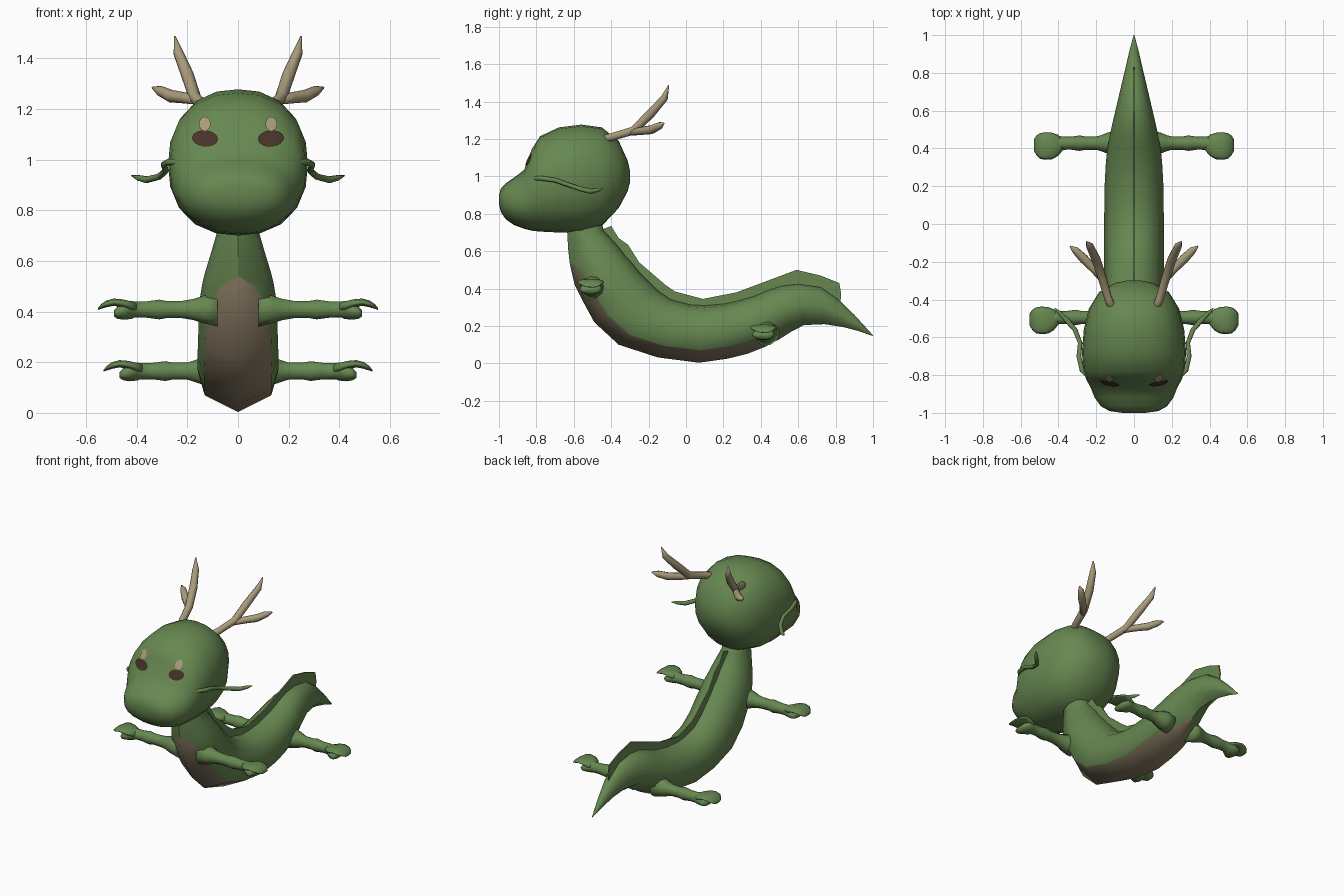
import bpy, bmesh, math
from mathutils import Vector
from mathutils.bvhtree import BVHTree


def material(name, rgb):
    m = bpy.data.materials.new(name)
    m.diffuse_color = (*rgb, 1)
    return m


GREEN = material("scale green", (0.135, 0.245, 0.082))
BELLY = material("belly tan", (0.26, 0.205, 0.13))
HORN = material("horn tan", (0.40, 0.33, 0.20))
BROWN = material("eye brown", (0.065, 0.035, 0.024))


def finish(name, bm, mats, smooth=True, mirror=False):
    bmesh.ops.recalc_face_normals(bm, faces=bm.faces)
    for f in bm.faces:
        f.smooth = smooth
    me = bpy.data.meshes.new(name)
    bm.to_mesh(me)
    bm.free()
    for m in mats:
        me.materials.append(m)
    ob = bpy.data.objects.new(name, me)
    bpy.context.collection.objects.link(ob)
    if mirror:
        ob.modifiers.new("mirror", 'MIRROR').use_mirror_merge = False
    return ob


def loft(rings):
    """Skin equal-length closed rings and cap both ends; faces carry (i, j) order."""
    bm = bmesh.new()
    vs = [[bm.verts.new(p) for p in r] for r in rings]
    n = len(rings[0])
    for a, b in zip(vs, vs[1:]):
        for j in range(n):
            bm.faces.new((a[j], a[(j + 1) % n], b[(j + 1) % n], b[j]))
    bm.faces.new(vs[0])
    bm.faces.new(vs[-1][::-1])
    return bm


def tube(name, path, mat, sides=8):
    """Mirrored round tube; path rows are x, y, z, radius."""
    pts = [Vector(p[:3]) for p in path]
    rings = []
    for i, p in enumerate(pts):
        d = (pts[min(i + 1, len(pts) - 1)] - pts[max(i - 1, 0)]).normalized()
        a = d.cross(Vector((0.3, -0.5, 0.8))).normalized()
        b = d.cross(a)
        rings.append([p + path[i][3] * (a * math.cos(t) + b * math.sin(t))
                      for t in (2 * math.pi * k / sides for k in range(sides))])
    return finish(name, loft(rings), [mat], mirror=True)


def x_loft(name, y0, z0, stations, sides=10):
    """Mirrored limb along x; rows are x, dy, dz, half depth, half height."""
    rings = [[(x, y0 + dy + ry * math.cos(t), z0 + dz + rz * math.sin(t))
              for t in (2 * math.pi * k / sides for k in range(sides))]
             for x, dy, dz, ry, rz in stations]
    return finish(name, loft(rings), [GREEN], mirror=True)


# Body: bottom y,z / top y,z / half width / belly patch width
body = [(-.62, .80, -.46, .80, .08, .02), (-.635, .70, -.44, .71, .085, .02),
        (-.63, .61, -.365, .63, .11, .02), (-.622, .54, -.32, .57, .13, .02),
        (-.612, .49, -.29, .54, .14, .6), (-.595, .42, -.25, .49, .15, .85),
        (-.55, .33, -.21, .45, .155, .97), (-.49, .22, -.15, .39, .157, 1),
        (-.36, .10, -.08, .342, .16, 1), (-.15, .032, .02, .315, .16, 1),
        (.07, .004, .10, .31, .157, 1), (.22, .025, .21, .32, .155, 1),
        (.33, .052, .29, .338, .15, .9), (.42, .088, .37, .362, .142, .7),
        (.50, .13, .44, .392, .128, .35), (.56, .168, .51, .415, .114, .02),
        (.63, .205, .60, .425, .095, .02), (.74, .21, .72, .408, .068, .02),
        (.84, .195, .815, .342, .045, .02), (.92, .174, .90, .26, .026, .02),
        (1.0, .146, .995, .156, .003, .02)]
rings = []
for by, bz, ty, tz, hw, w in body:
    B, T = Vector((0, by, bz)), Vector((0, ty, tz))
    half = [(0, -1), (.82 * w, -1 + .42 * w), (.84, -.56), (1, 0), (.78, .64), (.4, .92), (0, 1)]
    half += [(-x, v) for x, v in half[-2:0:-1]]
    rings.append([(B + T) / 2 + (T - B) / 2 * v + Vector((x * hw, 0, 0)) for x, v in half])
bm = loft(rings)
n = len(rings[0])
for i, f in enumerate(list(bm.faces)[:-2]):
    if i % n in (0, n - 1) and 3 <= i // n <= 14:
        f.material_index = 1
finish("body", bm, [GREEN, BELLY])

# Back fin: thin plate, outer y,z / inner y,z
fin = [(-.45, .715, -.45, .70), (-.40, .735, -.38, .62), (-.36, .67, -.34, .57),
       (-.31, .635, -.28, .51), (-.25, .54, -.19, .41), (-.11, .42, -.08, .33),
       (-.06, .385, -.03, .31), (.09, .345, .09, .30), (.27, .38, .25, .315),
       (.43, .44, .41, .36), (.59, .50, .59, .41), (.72, .47, .71, .395),
       (.82, .43, .80, .34), (.83, .37, .825, .32)]
bm = loft([[(-.004, a, b), (.004, a, b), (.004, c, d), (-.004, c, d)] for a, b, c, d in fin])
finish("back_fin", bm, [GREEN], smooth=False)

# Head: y / bottom z / top z / half width
head = [(-.299, .97, 1.03, .035), (-.312, .92, 1.085, .10), (-.36, .83, 1.19, .185),
        (-.45, .735, 1.262, .24), (-.56, .703, 1.277, .266), (-.68, .70, 1.262, .276),
        (-.78, .705, 1.215, .268), (-.825, .71, 1.145, .252), (-.865, .72, 1.035, .23),
        (-.92, .74, .993, .208), (-.965, .772, .962, .175), (-.99, .81, .935, .13),
        (-1.0, .85, .90, .06)]
rings = []
for y, zb, zt, hw in head:
    ring = []
    for k in range(20):
        c, s = math.cos(k * math.pi / 10), math.sin(k * math.pi / 10)
        r = (abs(c) ** 2.3 + abs(s) ** 2.3) ** (-1 / 2.3)
        ring.append((hw * r * c, y, (zb + zt) / 2 + (zt - zb) / 2 * r * s))
    rings.append(ring)
bm = loft(rings)
tree = BVHTree.FromBMesh(bm)
finish("head", bm, [GREEN])


def decal(name, cx, cz, rx, rz, mat, tilt=0):
    """Thin painted ellipse laid on the face."""
    bm = bmesh.new()

    def put(r, t):
        u, v = r * rx * math.cos(t), r * rz * math.sin(t)
        x, z = cx + u - v * tilt, cz + v + u * tilt
        p = tree.ray_cast(Vector((x, -3, z)), Vector((0, 1, 0)))[0]
        return bm.verts.new(p + Vector((0, -.006, .003)))
    mid = put(0, 0)
    loops = [[put(r, 2 * math.pi * k / 16) for k in range(16)] for r in (.33, .66, 1)]
    for k in range(16):
        j = (k + 1) % 16
        bm.faces.new((mid, loops[0][k], loops[0][j]))
        for a, b in zip(loops, loops[1:]):
            bm.faces.new((a[k], b[k], b[j], a[j]))
    ob = finish(name, bm, [mat], mirror=True)
    if ob.data.polygons[0].normal.y > 0:
        ob.data.flip_normals()


# Eyes and brow spots
decal("eye", .13, 1.08, .051, .032, BROWN, .08)
decal("brow_spot", .131, 1.138, .023, .028, HORN)

# Antlers
tube("antler_main", [(.10, -.47, 1.19, .022), (.135, -.40, 1.21, .022), (.17, -.28, 1.245, .024),
                     (.20, -.19, 1.335, .025), (.235, -.115, 1.42, .02), (.25, -.093, 1.487, .003)], HORN)
tube("antler_prong", [(.155, -.31, 1.232, .016), (.21, -.24, 1.243, .022), (.265, -.185, 1.25, .025),
                      (.31, -.14, 1.272, .02), (.338, -.118, 1.284, .004)], HORN)

# Whiskers
tube("whisker", [(.18, -.85, .995, .008), (.235, -.815, .99, .011), (.275, -.775, .99, .013),
                 (.292, -.70, .98, .013), (.285, -.63, .955, .012), (.312, -.56, .932, .013),
                 (.36, -.505, .92, .014), (.395, -.47, .928, .011), (.42, -.445, .936, .002)], GREEN)

# Legs and paws
arm = [(.08, 0, 0, .07, .07), (.14, 0, 0, .056, .056), (.175, 0, 0, .042, .044), (.22, 0, 0, .036, .036),
       (.28, 0, 0, .035, .035), (.31, 0, 0, .041, .041), (.36, 0, 0, .034, .034), (.41, 0, 0, .036, .034)]
pad = [(.42, -.005, -.002, .044, .037), (.45, -.012, -.006, .058, .036),
       (.475, -.015, -.012, .06, .026), (.49, -.015, -.016, .045, .012)]
fingers = [(.40, -.008, .008, .03, .018), (.425, -.012, .014, .056, .02), (.455, -.015, .024, .07, .017),
           (.49, -.015, .029, .073, .015), (.52, -.015, .022, .068, .014),
           (.54, -.012, .012, .052, .01), (.553, -.01, .002, .03, .004)]
for side, y, z, dx in (("front", -.495, .408, 0), ("rear", .428, .165, -.023)):
    for part, rows in (("leg", arm + pad), ("toes", fingers)):
        x_loft(f"{side}_{part}", y, z, [(x + (dx if x > .2 else 0), *r) for x, *r in rows])
